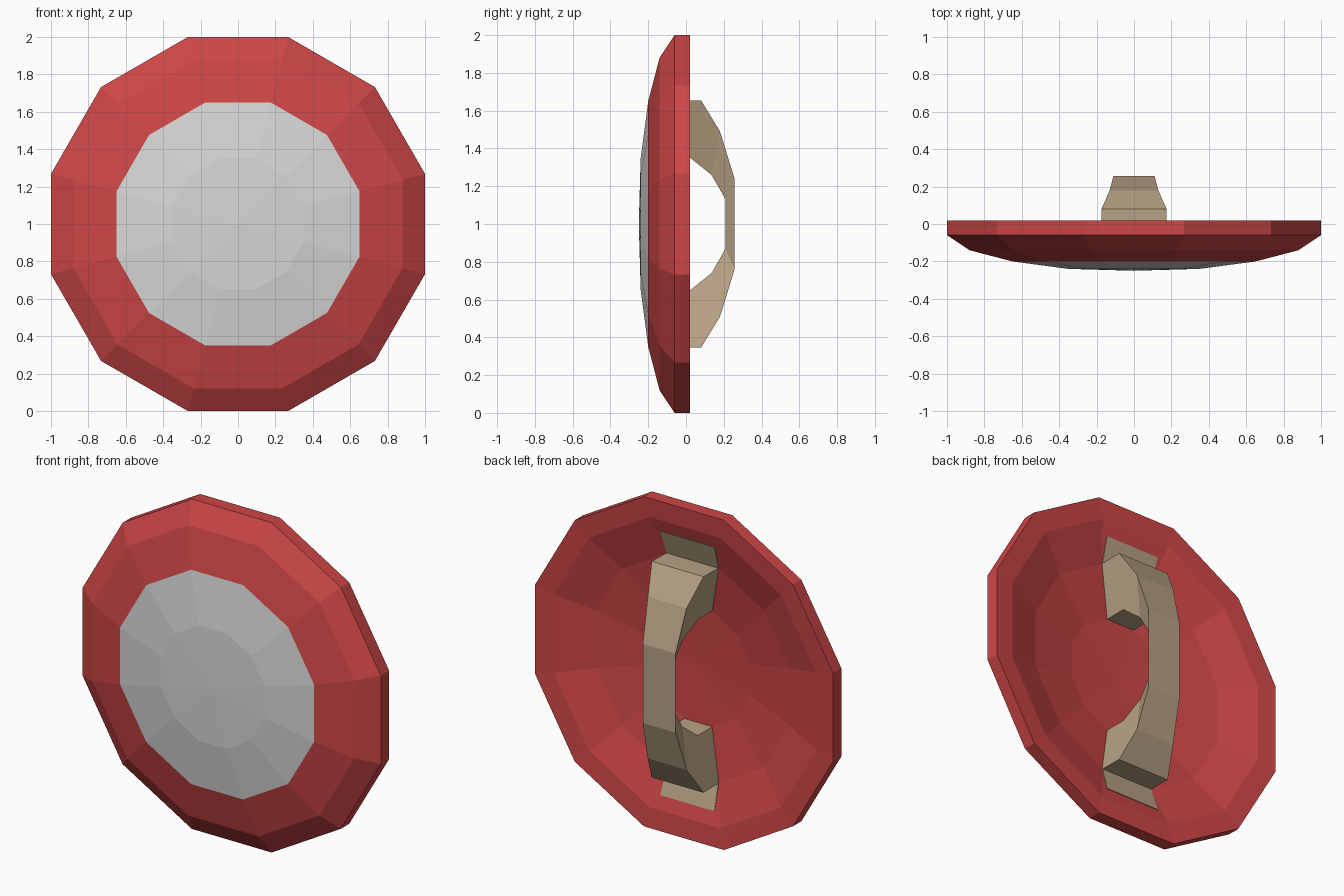
import bpy, bmesh, math
from mathutils import Vector

if "Cube" in bpy.data.objects:
    bpy.data.objects.remove(bpy.data.objects["Cube"])

def material(name, rgb):
    m = bpy.data.materials.new(name)
    m.diffuse_color = (*rgb, 1)
    m.use_nodes = True
    m.node_tree.nodes["Principled BSDF"].inputs["Base Color"].default_value = m.diffuse_color
    return m

RED = material("red", (0.61, 0.061, 0.061))
GREY = material("light grey", (0.68, 0.68, 0.68))
TAN = material("tan", (0.485, 0.366, 0.235))

def finish(bm, name, mats):
    bmesh.ops.recalc_face_normals(bm, faces=bm.faces)
    me = bpy.data.meshes.new(name)
    bm.to_mesh(me)
    bm.free()
    for m in mats:
        me.materials.append(m)
    ob = bpy.data.objects.new(name, me)
    bpy.context.collection.objects.link(ob)
    return ob

# Shield: a 12-sided dish, rings given as (distance to flat, y), front centre to back centre
SIDES = 12
FRONT, BACK = -0.25, -0.13
rings = [(0.35, -0.24), (0.65, -0.20), (0.88, -0.14), (1.0, -0.06),
         (1.0, 0.02), (0.88, 0.01), (0.65, -0.066), (0.35, -0.118)]
bm = bmesh.new()
loops = []
for a, y in rings:
    r = a / math.cos(math.pi / SIDES)
    loops.append([bm.verts.new((r * math.cos(t), y, 1 + r * math.sin(t)))
                  for t in ((i + 0.5) * 2 * math.pi / SIDES for i in range(SIDES))])
front = bm.verts.new((0, FRONT, 1))
back = bm.verts.new((0, BACK, 1))
for i in range(SIDES):
    j = (i + 1) % SIDES
    # the grey boss is the two innermost front rings
    bm.faces.new((front, loops[0][i], loops[0][j])).material_index = 1
    for k in range(len(loops) - 1):
        f = bm.faces.new((loops[k][i], loops[k + 1][i], loops[k + 1][j], loops[k][j]))
        f.material_index = 1 if k == 0 else 0
    bm.faces.new((back, loops[-1][j], loops[-1][i]))
finish(bm, "shield", [RED, GREY])

# Handle: a tapered arch, stations are (outer y, outer height, inner y, inner height, half width)
half = [(-0.068, 0.652, -0.12, 0.352, 0.174), (0.08, 0.655, 0.02, 0.352, 0.174),
        (0.18, 0.49, 0.135, 0.26, 0.13), (0.257, 0.24, 0.21, 0.13, 0.11)]
stations = [(s, 1) for s in half] + [(s, -1) for s in reversed(half)]
bm = bmesh.new()
sections = []
for (oy, oz, iy, iz, w), side in stations:
    v = 0.54 * w
    sections.append([bm.verts.new(p) for p in (
        (-w, oy, 1 + side * oz), (w, oy, 1 + side * oz),
        (v, iy, 1 + side * iz), (-v, iy, 1 + side * iz))])
for s, t in zip(sections, sections[1:]):
    for i in range(4):
        j = (i + 1) % 4
        bm.faces.new((s[i], s[j], t[j], t[i]))
bm.faces.new(sections[0])
bm.faces.new(sections[-1])
finish(bm, "handle", [TAN])

# Mounting plates: thin tan patches on the inner slope beyond each handle end
for name, side in (("upper_mount", 1), ("lower_mount", -1)):
    bm = bmesh.new()
    slope = 0.076 / 0.23
    quad = [bm.verts.new((x, -0.062 + slope * (h - 0.65), 1 + side * h))
            for x, h in ((-0.174, 0.65), (0.174, 0.65), (0.182, 0.80), (-0.182, 0.80))]
    f = bm.faces.new(quad)
    ext = bmesh.ops.extrude_face_region(bm, geom=[f])["geom"]
    bmesh.ops.translate(bm, vec=Vector((0, -0.005, 0)),
                        verts=[g for g in ext if isinstance(g, bmesh.types.BMVert)])
    finish(bm, name, [TAN])
